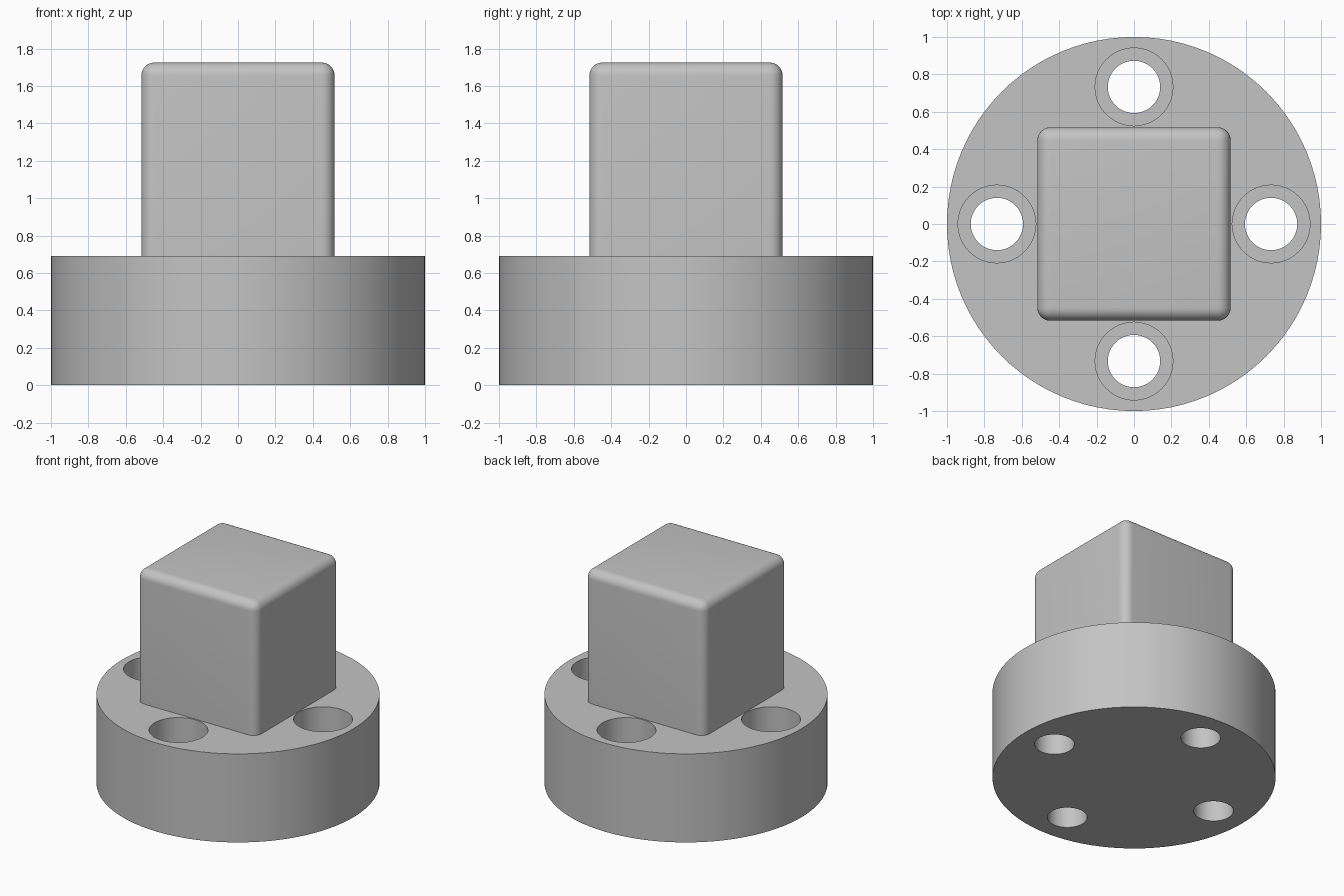
import bpy
import bmesh
import math
from mathutils import Vector

cube = bpy.data.objects.get("Cube")
if cube:
    bpy.data.objects.remove(cube, do_unlink=True)

BASE_H, TOP = 0.69, 1.725
BLOCK_HALF, FILLET = 0.517, 0.07
HOLE_R, BORE_R, BORE_DEPTH, BOLT_CIRCLE = 0.14, 0.208, 0.28, 0.733

grey = bpy.data.materials.new("plain grey")
grey.use_nodes = True
colour = (0.55, 0.55, 0.55, 1)
grey.diffuse_color = colour
grey.node_tree.nodes["Principled BSDF"].inputs["Base Color"].default_value = colour


def add_object(name, bm):
    bmesh.ops.recalc_face_normals(bm, faces=bm.faces)
    mesh = bpy.data.meshes.new(name)
    bm.to_mesh(mesh)
    bm.free()
    mesh.materials.append(grey)
    obj = bpy.data.objects.new(name, mesh)
    bpy.context.collection.objects.link(obj)
    return obj


def lathe(name, profile, steps):
    """Spin a profile of (radius, height) points around the z axis."""
    bm = bmesh.new()
    verts = [bm.verts.new((r, 0, z)) for r, z in profile]
    edges = [bm.edges.new(pair) for pair in zip(verts, verts[1:])]
    bmesh.ops.spin(bm, geom=verts + edges, cent=(0, 0, 0), axis=(0, 0, 1),
                   angle=math.tau, steps=steps, use_duplicate=False)
    bmesh.ops.remove_doubles(bm, verts=bm.verts, dist=1e-4)
    bmesh.ops.holes_fill(bm, edges=[e for e in bm.edges if e.is_boundary], sides=0)
    return add_object(name, bm)


def smooth(obj, angle):
    bpy.ops.object.select_all(action='DESELECT')
    obj.select_set(True)
    bpy.context.view_layer.objects.active = obj
    bpy.ops.object.shade_smooth_by_angle(angle=math.radians(angle))


# Round base
base = lathe("round_base", [(1, 0), (1, BASE_H)], 96)

# Four counterbored bolt holes
floor = BASE_H - BORE_DEPTH
bore_profile = [(HOLE_R, -0.1), (HOLE_R, floor), (BORE_R, floor), (BORE_R, BASE_H + 0.1)]
cutters = []
for i in range(4):
    cutter = lathe("bolt_hole_cutter", bore_profile, 48)
    angle = i * math.pi / 2
    cutter.location = Vector((math.cos(angle), math.sin(angle), 0)) * BOLT_CIRCLE
    cutter.hide_render = True
    cut = base.modifiers.new("bolt_hole", 'BOOLEAN')
    cut.operation, cut.solver, cut.object = 'DIFFERENCE', 'EXACT', cutter
    cutters.append(cutter)

# Bake the cuts so the hole rims stay sharp under smooth shading
bpy.context.view_layer.update()
depsgraph = bpy.context.evaluated_depsgraph_get()
base_mesh = bpy.data.meshes.new_from_object(base.evaluated_get(depsgraph))
base.modifiers.clear()
base.data = base_mesh
for cutter in cutters:
    bpy.data.objects.remove(cutter, do_unlink=True)
smooth(base, 30)

# Square block with rounded sides and top
bm = bmesh.new()
bmesh.ops.create_cube(bm, size=1)
bmesh.ops.scale(bm, verts=bm.verts, vec=(2 * BLOCK_HALF, 2 * BLOCK_HALF, TOP - BASE_H))
bmesh.ops.translate(bm, verts=bm.verts, vec=(0, 0, (TOP + BASE_H) / 2))
rounded = [e for e in bm.edges if max(v.co.z for v in e.verts) > BASE_H + 0.1]
bmesh.ops.bevel(bm, geom=rounded, offset=FILLET, offset_type='OFFSET',
                segments=8, profile=0.5, affect='EDGES')
block = add_object("square_block", bm)
smooth(block, 30)
